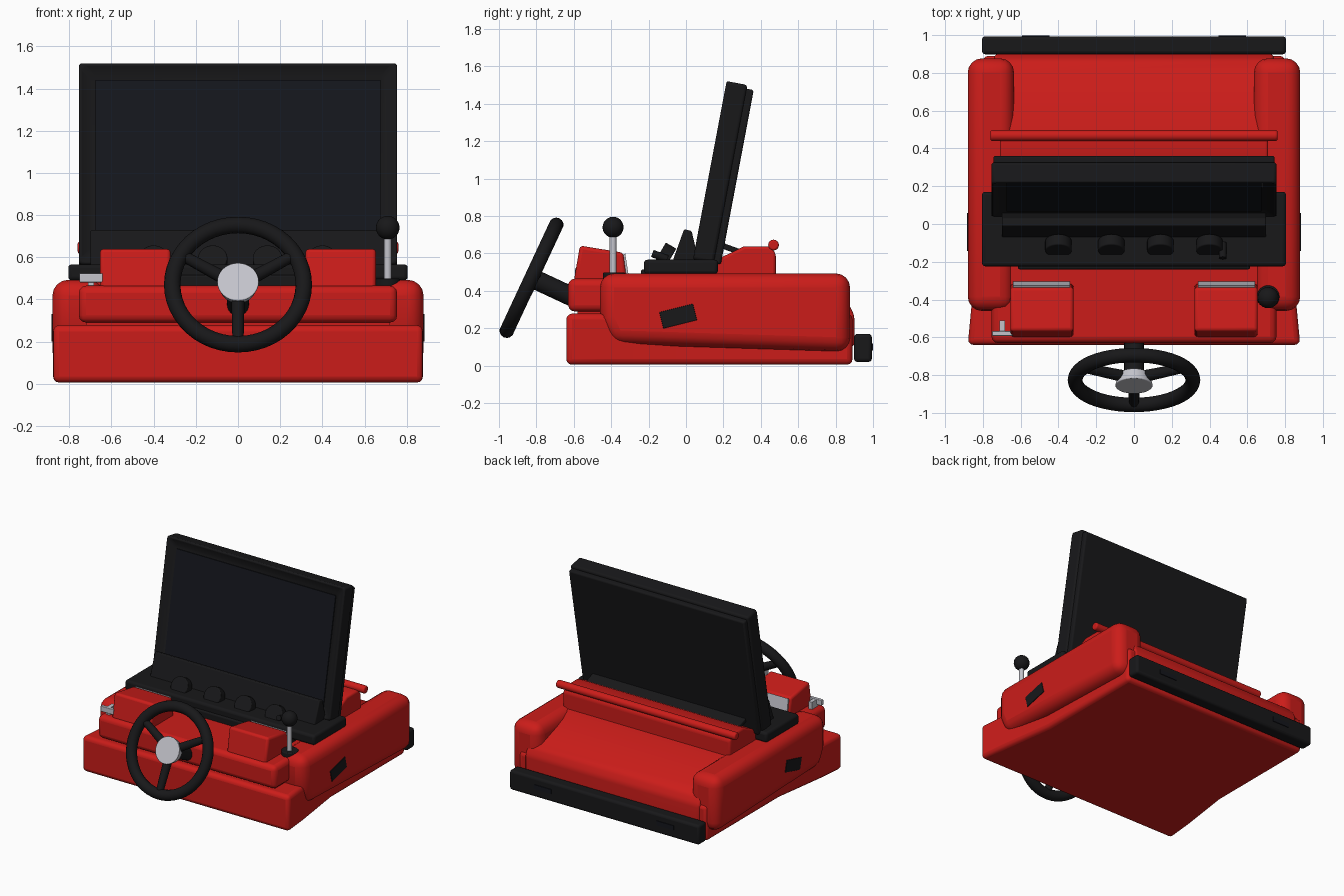
import bpy, bmesh, math
from mathutils import Vector, Matrix

if "Cube" in bpy.data.objects:
    bpy.data.objects.remove(bpy.data.objects["Cube"])


def mat(name, col):
    m = bpy.data.materials.new(name)
    m.diffuse_color = (*col, 1)
    m.use_nodes = True
    m.node_tree.nodes["Principled BSDF"].inputs["Base Color"].default_value = m.diffuse_color
    return m


RED = mat("red_paint", (0.6, 0.012, 0.01))
BLACK = mat("black_plastic", (0.009, 0.009, 0.01))
GLASS = mat("dark_glass", (0.007, 0.008, 0.012))
SILVER = mat("silver", (0.55, 0.55, 0.6))


def finish(bm, name, m, bevel=0, seg=3, limit=35):
    bmesh.ops.recalc_face_normals(bm, faces=bm.faces)
    me = bpy.data.meshes.new(name)
    bm.to_mesh(me)
    bm.free()
    ob = bpy.data.objects.new(name, me)
    bpy.context.collection.objects.link(ob)
    me.materials.append(m)
    if bevel:
        b = ob.modifiers.new("Bevel", 'BEVEL')
        b.width, b.segments = bevel, seg
        b.limit_method, b.angle_limit = 'ANGLE', math.radians(limit)
    bpy.ops.object.select_all(action='DESELECT')
    bpy.context.view_layer.objects.active = ob
    ob.select_set(True)
    bpy.ops.object.shade_smooth_by_angle(angle=math.radians(35))
    return ob


def extrude(name, pts, vec, m, **kw):
    """Extrude a closed outline of 3D points along a vector."""
    bm = bmesh.new()
    f = bm.faces.new([bm.verts.new(p) for p in pts])
    r = bmesh.ops.extrude_face_region(bm, geom=[f])
    bmesh.ops.translate(bm, vec=vec, verts=[v for v in r['geom'] if isinstance(v, bmesh.types.BMVert)])
    return finish(bm, name, m, **kw)


def side(name, yz, x0, x1, m, **kw):
    """Side profile (y, z) swept across x."""
    return extrude(name, [(x0, y, z) for y, z in yz], (x1 - x0, 0, 0), m, **kw)


def box(name, c, size, m, tilt=0, **kw):
    bm = bmesh.new()
    M = Matrix.Translation(c) @ Matrix.Rotation(math.radians(tilt), 4, 'X') @ Matrix.Diagonal((*size, 1))
    bmesh.ops.create_cube(bm, size=1, matrix=M)
    return finish(bm, name, m, **kw)


def rod(name, a, b, r, m, r2=None, n=24, **kw):
    a, b = Vector(a), Vector(b)
    M = Matrix.Translation((a + b) / 2) @ (b - a).to_track_quat('Z', 'Y').to_matrix().to_4x4()
    bm = bmesh.new()
    bmesh.ops.create_cone(bm, cap_ends=True, segments=n, radius1=r, radius2=r if r2 is None else r2,
                          depth=(b - a).length, matrix=M)
    return finish(bm, name, m, **kw)


# Hull, narrowing behind the front corners
half = [(0.88, -0.64), (0.86, -0.43), (0.8, 0.0), (0.8, 0.89)]
plan = half + [(-x, y) for x, y in reversed(half)]
extrude("hull", [(x, y, 0.005) for x, y in plan], (0, 0, 0.273), RED, bevel=0.03)

# Dash block, rear hood and cowl
side("dash_block", [(-0.63, 0.29), (-0.63, 0.465), (0.1, 0.465), (0.1, 0.29)], -0.755, 0.755, RED, bevel=0.035)
side("dash_neck", [(-0.58, 0.25), (-0.58, 0.31), (0.1, 0.31), (0.1, 0.25)], -0.72, 0.72, RED)
side("hood", [(0.0, 0.2), (0.0, 0.49), (0.45, 0.49), (0.8, 0.37), (0.87, 0.33), (0.9, 0.27), (0.9, 0.1), (0.6, 0.1)],
     -0.74, 0.74, RED, bevel=0.02, limit=20)
side("cowl", [(0.15, 0.46), (0.15, 0.56), (0.31, 0.638), (0.45, 0.638), (0.48, 0.6), (0.48, 0.46)],
     -0.71, 0.71, RED, bevel=0.015)
rod("rear_rail", (-0.76, 0.468, 0.645), (0.76, 0.468, 0.645), 0.029, RED, n=16, bevel=0.01)
box("screen_brace", (0, 0.24, 0.625), (1.3, 0.16, 0.03), BLACK, tilt=-20, bevel=0.006)

# Side pods of the body, markers, switch pods
for s, tag in ((-1, "left"), (1, "right")):
    side("fender_" + tag, [(-0.46, 0.25), (-0.46, 0.493), (0.877, 0.493), (0.877, 0.075), (-0.4, 0.115)],
         s * 0.635, s * 0.88, RED, bevel=0.075, seg=4, limit=40)
    box("side_marker_" + tag, (s * 0.875, -0.042, 0.265), (0.02, 0.185, 0.09), BLACK, tilt=14, bevel=0.003)
    side("switch_pod_" + tag, [(-0.6, 0.45), (-0.567, 0.642), (-0.335, 0.604), (-0.315, 0.45)],
         s * 0.32, s * 0.655, RED, bevel=0.018)
    side("pod_back_plate_" + tag, [(-0.34, 0.59), (-0.325, 0.6), (-0.305, 0.47), (-0.32, 0.46)],
         s * 0.34, s * 0.64, SILVER)
    box("bumper_light_" + tag, (s * 0.52, 0.993, 0.1), (0.145, 0.012, 0.035), GLASS)

# Rear bumper
box("rear_bumper", (0, 0.946, 0.095), (1.61, 0.095, 0.15), BLACK, bevel=0.018)

# Screen stand
box("screen_stand", (0, -0.027, 0.528), (1.61, 0.395, 0.077), BLACK, bevel=0.018)
box("stand_lip", (0, -0.2, 0.485), (1.23, 0.08, 0.06), BLACK, bevel=0.01)

# Screen housing with recessed front, glass and back panel
LEAN = -10.7
C = Vector((0, 0.18, 1.035))
R = Matrix.Rotation(math.radians(LEAN), 3, 'X')
bm = bmesh.new()
bmesh.ops.create_cube(bm, size=1, matrix=Matrix.Diagonal((1.51, 0.12, 0.97, 1)))
bm.faces.ensure_lookup_table()
front = min(bm.faces, key=lambda f: f.calc_center_median().y)
bmesh.ops.inset_region(bm, faces=[front], thickness=0.08)
bmesh.ops.translate(bm, vec=(0, 0.03, 0), verts=front.verts)
bmesh.ops.transform(bm, matrix=Matrix.Translation(C) @ R.to_4x4(), verts=bm.verts)
finish(bm, "screen_housing", BLACK, bevel=0.016)
box("screen_glass", C + R @ Vector((0, -0.032, 0)), (1.35, 0.012, 0.81), GLASS, tilt=LEAN)
box("screen_back", C + R @ Vector((0, 0.075, -0.01)), (1.49, 0.045, 0.95), BLACK, tilt=LEAN, bevel=0.012)

# Instrument panel with round gauges and a knob
side("instrument_panel", [(-0.075, 0.55), (-0.01, 0.73), (0.03, 0.72), (0.07, 0.55)], -0.7, 0.7, BLACK, bevel=0.008)
for i, x in enumerate((-0.4, -0.12, 0.14, 0.4)):
    c = Vector((x, -0.13, 0.59))
    n = Vector((0, -0.86, 0.5))
    rod(f"gauge_{i + 1}", c - n * 0.05, c + n * 0.015, 0.07, BLACK, n=32, bevel=0.006)
rod("panel_knob", (0.47, -0.1, 0.57), (0.47, -0.18, 0.6), 0.02, BLACK, n=12)

# Steering wheel: rim, three spokes, hub and column
W = Vector((0, -0.826, 0.47))
WR = Matrix.Rotation(math.radians(65), 3, 'X')


def wheel(x, y, z):
    return W + WR @ Vector((x, y, z))


bpy.ops.mesh.primitive_torus_add(location=W, rotation=(math.radians(65), 0, 0), major_radius=0.312,
                                 minor_radius=0.039, major_segments=48, minor_segments=14)
rim = bpy.context.object
rim.name = "wheel_rim"
rim.data.materials.append(BLACK)
bpy.ops.object.shade_smooth()
for i, deg in enumerate((30, 150, 270)):
    a = math.radians(deg)
    rod(f"wheel_spoke_{i + 1}", wheel(0, 0, -0.01), wheel(0.31 * math.cos(a), 0.31 * math.sin(a), 0),
        0.033, BLACK, r2=0.026, n=12)
rod("wheel_hub", wheel(0, 0, -0.03), wheel(0, 0, 0.035), 0.085, SILVER, r2=0.1, n=32, bevel=0.006)
rod("steering_column", wheel(0, 0, -0.27), wheel(0, 0, -0.02), 0.052, BLACK)

# Gear lever
rod("lever_base", (0.71, -0.385, 0.46), (0.71, -0.385, 0.498), 0.06, BLACK, bevel=0.006)
rod("lever_stem", (0.71, -0.39, 0.48), (0.71, -0.39, 0.71), 0.018, SILVER, n=16)
bm = bmesh.new()
bmesh.ops.create_uvsphere(bm, u_segments=24, v_segments=14, radius=0.056,
                          matrix=Matrix.Translation((0.71, -0.39, 0.74)))
finish(bm, "lever_knob", BLACK)

# Small handle on the left of the dash
box("handle_bar", (-0.697, -0.58, 0.502), (0.11, 0.025, 0.042), SILVER, bevel=0.004)
box("handle_stem", (-0.697, -0.545, 0.49), (0.03, 0.07, 0.06), SILVER)
